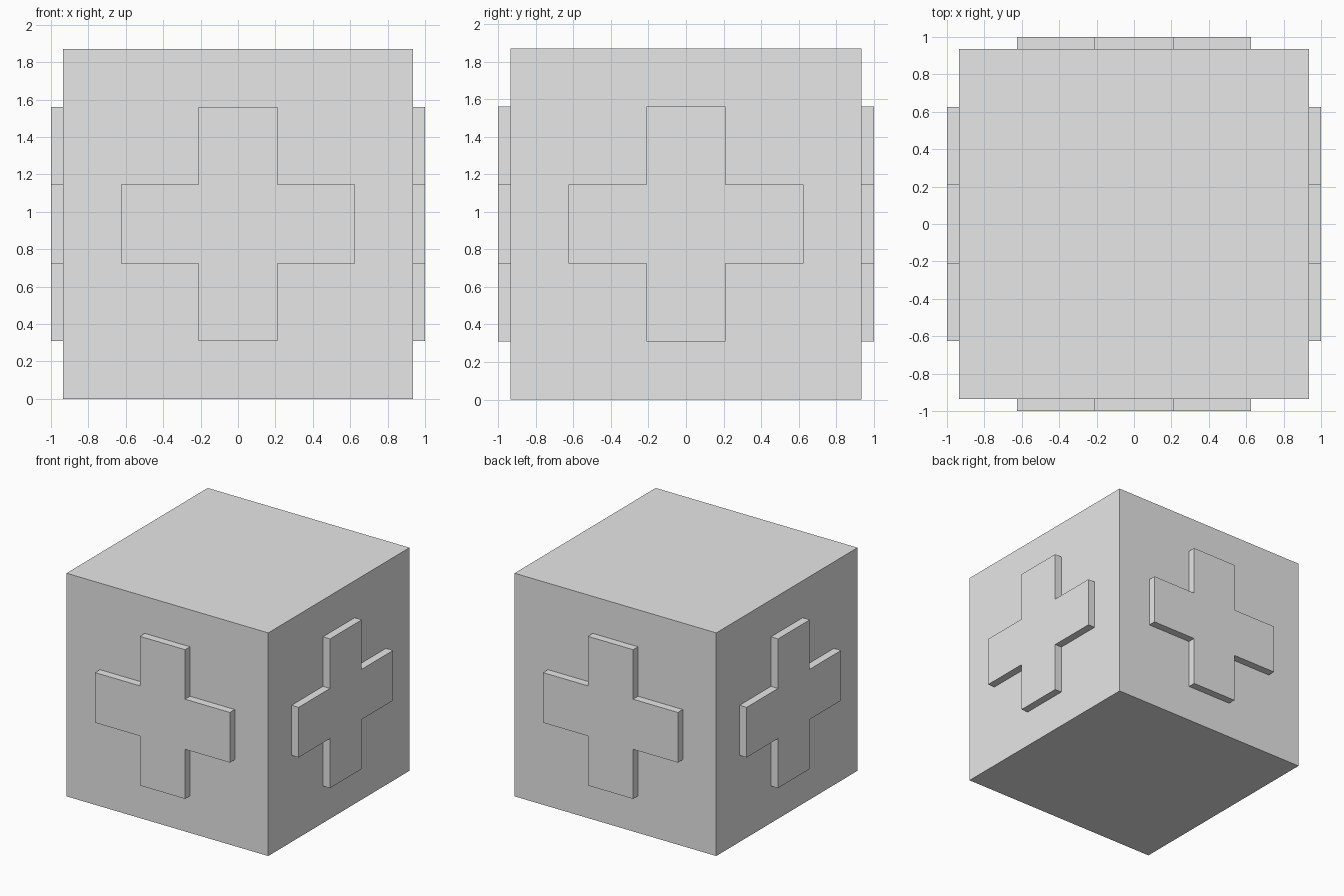
import bpy
import bmesh
import math
from mathutils import Matrix, Vector

cube = bpy.data.objects.get("Cube")
if cube:
    bpy.data.objects.remove(cube, do_unlink=True)

HALF = 0.935       # half the side of the block
ARM = 0.625        # reach of each cross arm
WIDTH = 0.21       # half the width of an arm
EMBED = 0.02       # how far a cross sinks into the block

grey = bpy.data.materials.new("light_grey")
grey.use_nodes = True
colour = (0.8, 0.8, 0.8, 1)
grey.diffuse_color = colour
grey.node_tree.nodes["Principled BSDF"].inputs["Base Color"].default_value = colour


def add_object(name, bm):
    bmesh.ops.recalc_face_normals(bm, faces=bm.faces)
    mesh = bpy.data.meshes.new(name)
    bm.to_mesh(mesh)
    bm.free()
    mesh.materials.append(grey)
    obj = bpy.data.objects.new(name, mesh)
    bpy.context.collection.objects.link(obj)
    return obj


# Main block
bm = bmesh.new()
bmesh.ops.create_cube(bm, size=2 * HALF)
bmesh.ops.translate(bm, verts=bm.verts, vec=(0, 0, HALF))
add_object("block", bm)


# Raised cross on each wall: one arm corner repeated around four quarters
def add_cross(name, angle):
    bm = bmesh.new()
    corner = [(WIDTH, WIDTH), (ARM, WIDTH), (ARM, -WIDTH)]
    outline = []
    for i in range(4):
        turn = Matrix.Rotation(-i * math.pi / 2, 2)
        outline += [turn @ Vector(p) for p in corner]
    verts = [bm.verts.new((p.x, EMBED - HALF, p.y + HALF)) for p in outline]
    face = bm.faces.new(verts)
    front = bmesh.ops.extrude_face_region(bm, geom=[face], use_keep_orig=True)
    moved = [v for v in front["geom"] if isinstance(v, bmesh.types.BMVert)]
    bmesh.ops.translate(bm, verts=moved, vec=(0, HALF - EMBED - 1, 0))
    bmesh.ops.rotate(bm, verts=bm.verts, cent=(0, 0, 0),
                     matrix=Matrix.Rotation(angle, 3, "Z"))
    add_object(name, bm)


for i, side in enumerate(("front", "left", "back", "right")):
    add_cross(side + "_cross", i * math.pi / 2)
